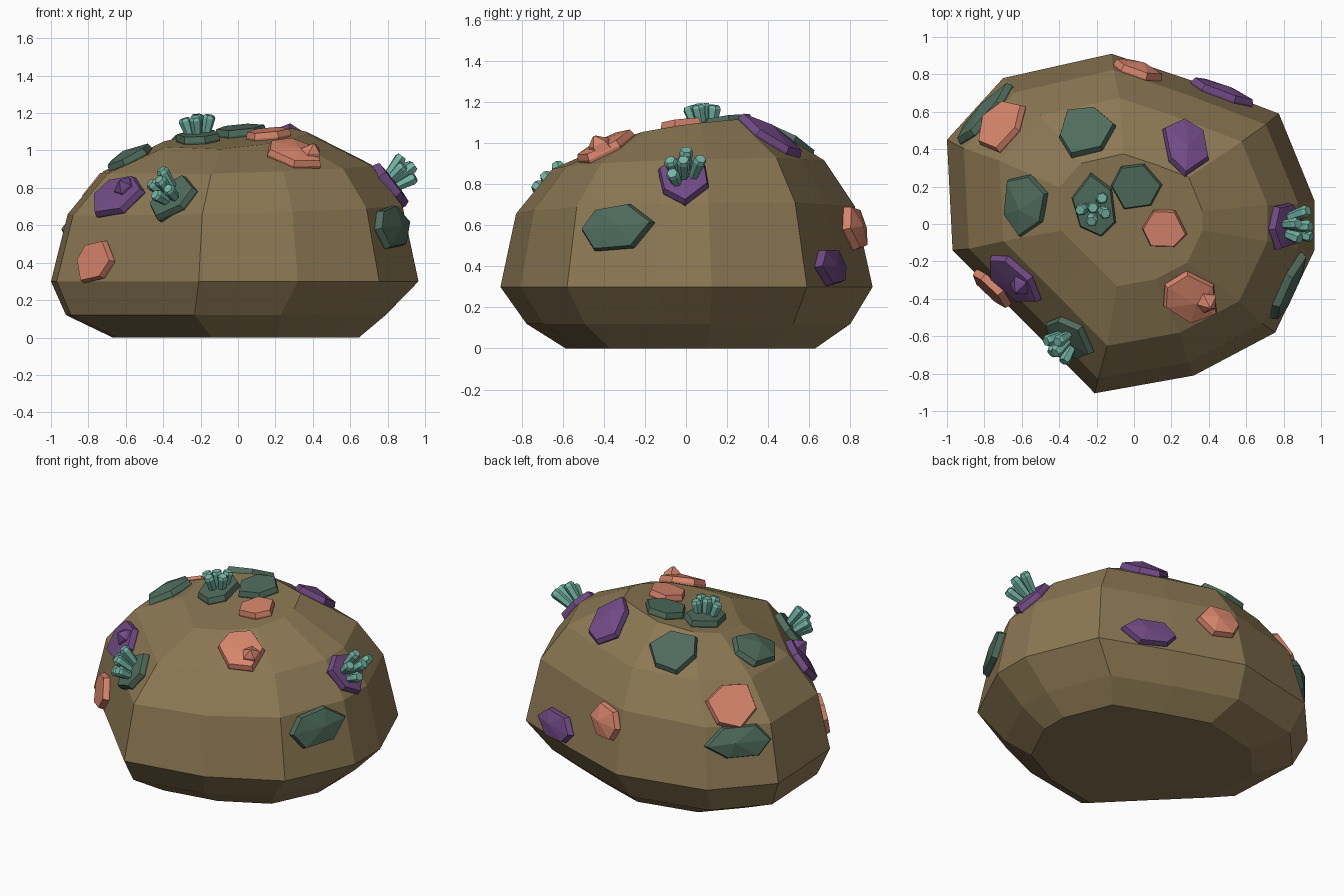
import bpy, bmesh, math, random
from mathutils import Vector
from mathutils.bvhtree import BVHTree

if "Cube" in bpy.data.objects:
    bpy.data.objects.remove(bpy.data.objects["Cube"])

random.seed(4)


def material(name, rgb):
    m = bpy.data.materials.new(name)
    m.diffuse_color = (*rgb, 1)
    m.use_nodes = True
    m.node_tree.nodes["Principled BSDF"].inputs["Base Color"].default_value = m.diffuse_color
    return m


BROWN = material("brown rock", (0.262, 0.188, 0.088))
SALMON = material("salmon mineral", (0.68, 0.235, 0.15))
PURPLE = material("purple mineral", (0.165, 0.068, 0.235))
GREEN = material("dark green mineral", (0.078, 0.148, 0.107))
TEAL = material("teal crystal", (0.17, 0.46, 0.37))


def loft(bm, rings):
    """Skin a stack of equal-length point rings and close both ends."""
    loops = [[bm.verts.new(p) for p in ring] for ring in rings]
    n = len(loops[0])
    for a, b in zip(loops, loops[1:]):
        for i in range(n):
            j = (i + 1) % n
            bm.faces.new((a[i], a[j], b[j], b[i]))
    bm.faces.new(loops[0][::-1])
    return bm.faces.new(loops[-1])


def finish(bm, name, mat):
    bmesh.ops.recalc_face_normals(bm, faces=bm.faces)
    me = bpy.data.meshes.new(name)
    bm.to_mesh(me)
    bm.free()
    me.materials.append(mat)
    ob = bpy.data.objects.new(name, me)
    bpy.context.collection.objects.link(ob)
    return ob


# Boulder: one irregular outline, scaled and tilted through seven levels
OUTLINE = [(0.965, -0.14), (0.965, 0.125), (0.775, 0.59), (0.33, 0.76),
           (-0.12, 0.91), (-0.70, 0.78), (-1.0, 0.45), (-0.97, -0.14),
           (-0.57, -0.54), (-0.21, -0.905), (0.32, -0.81), (0.755, -0.58)]
# scale, x shift, y shift, z, z tilt along x, z tilt along y
LEVELS = [(0.67, 0, 0.02, 0, 0, 0), (0.87, -0.05, 0.01, 0.12, 0, 0),
          (1, 0, 0, 0.30, 0, 0), (0.91, 0, -0.005, 0.68, 0.03, 0.02),
          (0.73, 0.01, 0.01, 0.90, 0.03, 0.03),
          (0.39, -0.01, 0.02, 1.06, 0.09, 0.13)]
bm = bmesh.new()
loft(bm, [[(s * x + dx, s * y + dy, z + tx * s * x + ty * s * y)
           for x, y in OUTLINE] for s, dx, dy, z, tx, ty in LEVELS])
bmesh.ops.recalc_face_normals(bm, faces=bm.faces)
surface = BVHTree.FromBMesh(bm)
finish(bm, "boulder", BROWN)


def frame(point, along):
    """Nearest boulder point with averaged normal and two tangents."""
    p = surface.find_nearest(Vector(point))[0]
    n = sum((h[1] for h in surface.find_nearest_range(p, 0.09)), Vector()).normalized()
    u = Vector(along)
    u = (u - n * u.dot(n)).normalized()
    return p, n, u, n.cross(u)


HEX = [(1, 0.0), (0.35, 0.92), (-0.6, 0.85), (-1, 0.0), (-0.6, -0.9), (0.45, -0.85)]


# Mineral plate: irregular hexagon slab with a low off-centre peak
def plate(name, mat, point, along, length, width, peak=0.015):
    p, n, u, v = frame(point, along)
    shape = [(a * random.uniform(0.92, 1.03), b + random.uniform(-0.1, 0.1)) for a, b in HEX]
    bm = bmesh.new()

    def ring(scale, h):
        return [p + u * a * length * scale + v * b * width * scale + n * h for a, b in shape]
    top = loft(bm, [ring(0.9, -0.05), ring(1, 0.01), ring(0.93, 0.04)])
    if peak:
        tip = bmesh.ops.poke(bm, faces=[top])["verts"][0]
        tip.co += n * peak + u * length * 0.15
    finish(bm, name, mat)
    return p, n, u, v


# Crystal cluster: one central prism and four leaning ones
def cluster(name, base, lift, size):
    p, n, u, v = base
    axis0 = (n + Vector((0, 0, lift))).normalized()
    bm = bmesh.new()
    for k in range(5):
        a = math.radians(72 * k + 20)
        side = (u * math.cos(a) + v * math.sin(a)) * (0 if k == 0 else 1)
        axis = (axis0 + side * 0.28).normalized()
        e = axis.cross(u if abs(axis.dot(u)) < 0.8 else v).normalized()
        f = axis.cross(e)
        start = p + side * 0.042 + n * 0.02
        h = size * random.uniform(0.75, 1.05)
        loft(bm, [[start + axis * d + (e * math.cos(t) + f * math.sin(t)) * r
                   for t in (i * math.pi / 3 for i in range(6))]
                  for d, r in ((0, 0.022), (h * 0.88, 0.034), (h, 0.026))])
    finish(bm, name, TEAL)


# Small faceted spike sitting on a plate
def spike(name, mat, base, du, dv):
    p, n, u, v = base
    c = p + u * du + v * dv
    bm = bmesh.new()
    loft(bm, [[c + n * h + (u * math.cos(t) + v * math.sin(t)) * r + u * lean
               for t in (i * math.tau / 5 for i in range(5))]
              for h, r, lean in ((0.02, 0.065, 0), (0.06, 0.055, 0.005), (0.10, 0.008, 0.015))])
    finish(bm, name, mat)


# Plates on the crown
plate("crown_green_plate", GREEN, (0.02, 0.21, 1.09), (1, 0.1, 0), 0.14, 0.13, 0)
plate("crown_salmon_plate", SALMON, (0.17, -0.03, 1.07), (1, -0.1, 0), 0.125, 0.11, 0)
crown = plate("crown_crystal_base", GREEN, (-0.21, 0.10, 1.05), (-0.15, 1, 0), 0.175, 0.12, 0.01)
cluster("crown_crystals", crown, 0.5, 0.12)

# Plates on the shoulder
plate("back_green_plate", GREEN, (-0.255, 0.51, 1.02), (1, 0.1, 0), 0.165, 0.155, 0)
plate("left_green_plate", GREEN, (-0.58, 0.10, 0.94), (-0.3, -1, 0), 0.18, 0.135, 0.03)
plate("back_purple_plate", PURPLE, (0.28, 0.41, 1.04), (0, -1, 0.4), 0.19, 0.125, 0.03)
plate("back_left_salmon_plate", SALMON, (-0.72, 0.53, 0.79), (0.3, -1, 0), 0.16, 0.15, 0)
front = plate("front_salmon_plate", SALMON, (0.31, -0.40, 0.99), (0.3, -0.15, -0.2), 0.18, 0.14, 0.02)
spike("front_salmon_spike", SALMON, front, 0.07, 0.03)
left = plate("left_purple_plate", PURPLE, (-0.65, -0.31, 0.775), (0.25, -0.28, 0.05), 0.19, 0.13, 0.01)
spike("left_purple_spike", PURPLE, left, 0.04, 0.03)
right = plate("right_crystal_base", PURPLE, (0.80, -0.01, 0.81), (0.1, 0.1, -1), 0.14, 0.12, 0.01)
cluster("right_crystals", right, 0.0, 0.16)
facing = plate("front_crystal_base", GREEN, (-0.35, -0.62, 0.76), (1, -0.3, 0.1), 0.155, 0.13, 0.01)
cluster("front_crystals", facing, 0.1, 0.15)

# Plates on the steep sides
plate("back_left_green_plate", GREEN, (-0.80, 0.59, 0.58), (0.62, 0.75, 0), 0.21, 0.11, 0.03)
plate("back_salmon_plate", SALMON, (0.015, 0.82, 0.59), (1, -0.4, 0), 0.14, 0.11, 0.03)
plate("back_low_purple_plate", PURPLE, (0.47, 0.70, 0.40), (1, -0.4, 0), 0.19, 0.10, 0.02)
plate("right_green_plate", GREEN, (0.83, -0.34, 0.59), (0, 1, 0), 0.20, 0.115, 0.02)
plate("left_salmon_plate", SALMON, (-0.77, -0.36, 0.41), (0.7, -0.7, 0), 0.14, 0.115, 0.0)
